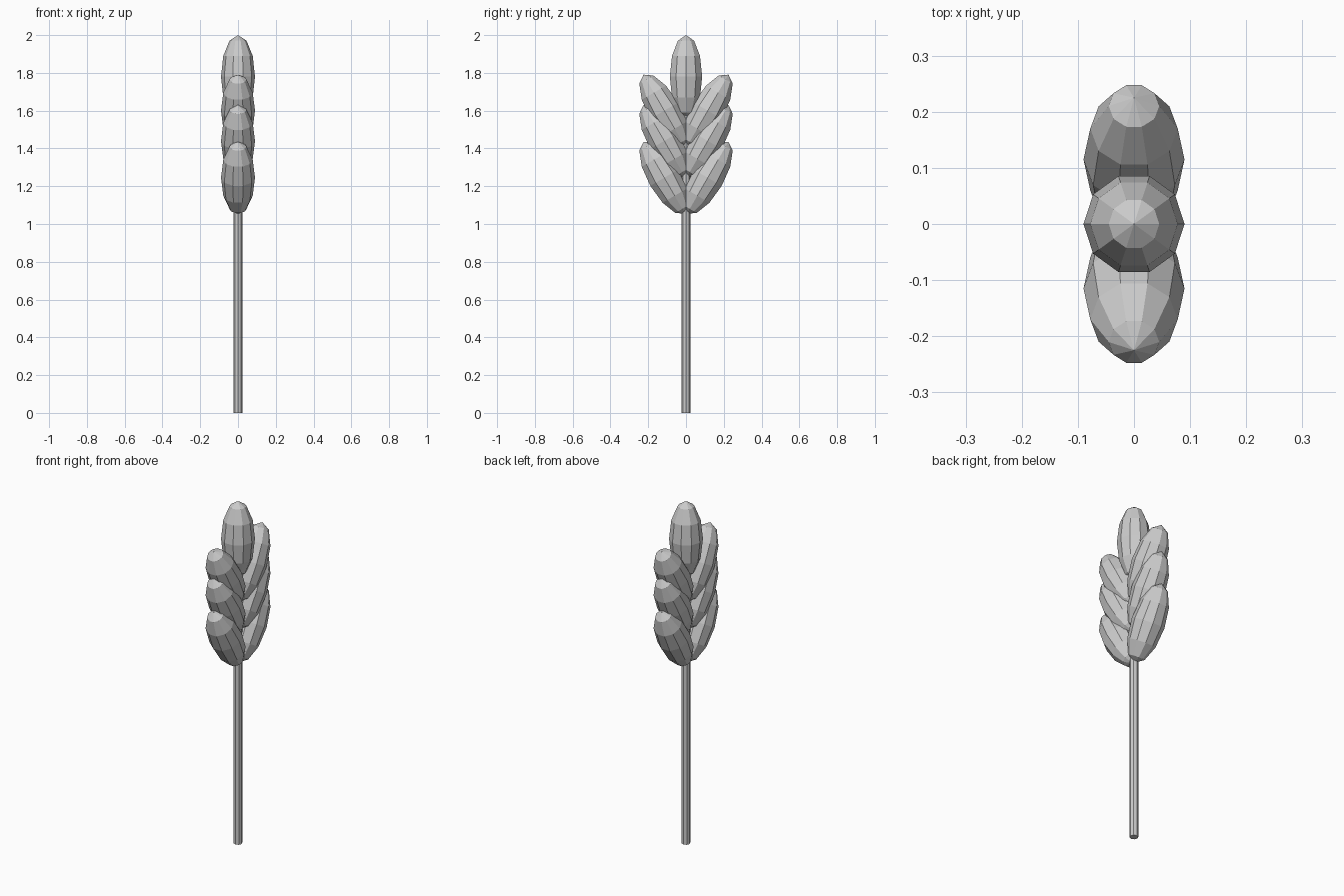
import bpy
import math

if "Cube" in bpy.data.objects:
    bpy.data.objects.remove(bpy.data.objects["Cube"])

TILT = math.radians(30)
RADIUS, HALF_LENGTH = 0.09, 0.22


def grain(name, y, z, tilt=0.0):
    # Low-poly ellipsoid with ten sides and a corner facing along y
    bpy.ops.mesh.primitive_uv_sphere_add(segments=10, ring_count=6, radius=1)
    obj = bpy.context.object
    obj.name = name
    turn = math.radians(90)
    for v in obj.data.vertices:
        px, py, pz = v.co
        qx = px * math.cos(turn) - py * math.sin(turn)
        qy = px * math.sin(turn) + py * math.cos(turn)
        v.co = (qx * RADIUS, qy * RADIUS, pz * HALF_LENGTH)
    obj.location = (0, y, z)
    obj.rotation_euler = (tilt, 0, 0)
    return obj


# Stem running up into the head
STEM_TOP = 1.6
bpy.ops.mesh.primitive_cylinder_add(vertices=8, radius=0.023, depth=STEM_TOP,
                                    location=(0, 0, STEM_TOP / 2))
bpy.context.object.name = "stem"

# Three pairs of grains leaning outwards
for level, z in (("lower", 1.245), ("middle", 1.44), ("upper", 1.60)):
    for side, sign in (("front", -1), ("back", 1)):
        grain(f"{level}_{side}_grain", sign * 0.115, z, -sign * TILT)

# Upright grain at the tip
grain("top_grain", 0, 1.78)
